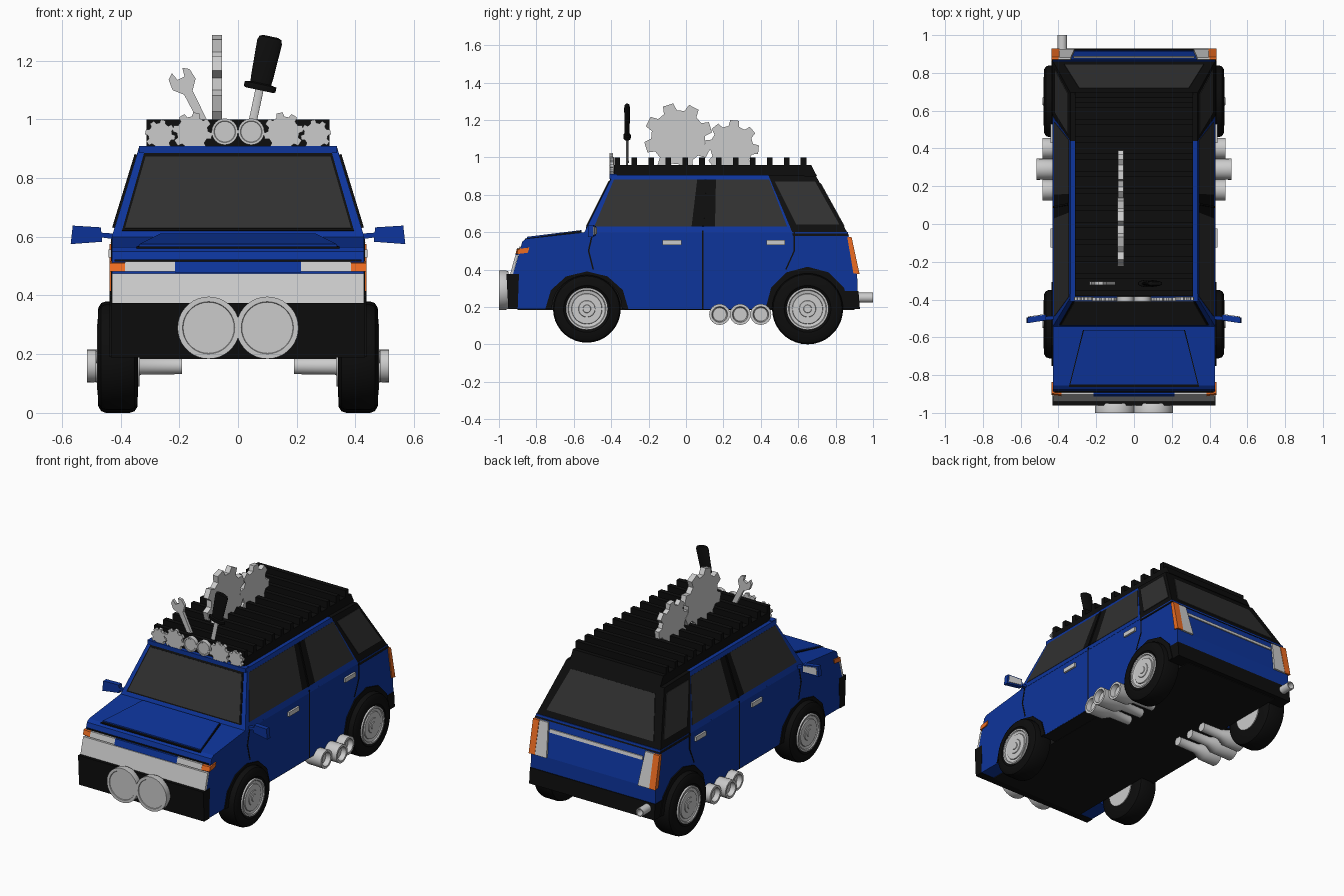
import bpy, bmesh
from math import sin, cos, pi, radians
from mathutils import Vector as V

if "Cube" in bpy.data.objects:
    bpy.data.objects.remove(bpy.data.objects["Cube"])

COL = dict(blue=(.004, .035, .33), black=(.004, .004, .004), glass=(.03, .03, .03), under=(.008, .008, .008),
           orange=(.85, .15, .015), light=(.85, .85, .83))
MATS = {}
for k, c in COL.items():
    MATS[k] = bpy.data.materials.new(k)
    MATS[k].diffuse_color = (*c, 1)


def obj(name, vs, fs, col=None, mirror=False, smooth=False):
    """Mesh object from points and faces, optionally doubled across x = 0."""
    vs, fs = [tuple(v) for v in vs], [list(f) for f in fs]
    if mirror:
        n = len(vs)
        vs += [(-x, y, z) for x, y, z in vs]
        fs += [[i + n for i in reversed(f)] for f in fs]
    bm = bmesh.new()
    bv = [bm.verts.new(v) for v in vs]
    for f in fs:
        bm.faces.new([bv[i] for i in f])
    bmesh.ops.recalc_face_normals(bm, faces=bm.faces)
    me = bpy.data.meshes.new(name)
    bm.to_mesh(me)
    bm.free()
    o = bpy.data.objects.new(name, me)
    bpy.context.collection.objects.link(o)
    if col:
        me.materials.append(MATS[col])
    if smooth:
        bpy.ops.object.select_all(action='DESELECT')
        o.select_set(True)
        bpy.context.view_layer.objects.active = o
        bpy.ops.object.shade_smooth_by_angle(angle=radians(35))
    return o


def plate(name, pts, d, col=None, mirror=False):
    """Outline of 3D points pushed along the vector d."""
    pts, d, n = [V(p) for p in pts], V(d), len(pts)
    fs = [range(n), range(n, 2 * n)] + [(i, (i + 1) % n, (i + 1) % n + n, i + n) for i in range(n)]
    return obj(name, pts + [p + d for p in pts], fs, col, mirror)


def box(name, a, b, col=None, mirror=False):
    (x, y, z), (X, Y, Z) = a, b
    return plate(name, [(x, y, z), (X, y, z), (X, Y, z), (x, Y, z)], (0, 0, Z - z), col, mirror)


def frustum(name, low, high, col):
    return obj(name, low + high, [range(4), range(4, 8)] + [(i, (i + 1) % 4, (i + 1) % 4 + 4, i + 4) for i in range(4)], col)


def lathe(name, prof, c, axis='x', col=None, mirror=False, n=36, flat=1):
    """Turn a profile of (distance along axis, radius) around an axis through c."""
    vs = []
    for a, r in prof:
        for i in range(n):
            u, w = r * cos(2 * pi * i / n), r * sin(2 * pi * i / n)
            p = {'x': (a, u, w), 'y': (u, a, w), 'z': (u, w * flat, a)}[axis]
            vs.append(V(c) + V(p))
    m = len(prof)
    fs = [range(n), range((m - 1) * n, m * n)]
    fs += [(j * n + i, j * n + (i + 1) % n, j * n + n + (i + 1) % n, j * n + n + i)
           for j in range(m - 1) for i in range(n)]
    return obj(name, vs, fs, col, mirror, True)


def gear(name, c, R, teeth, axis, d, turn=.2, mirror=False):
    pts = []
    for i in range(teeth):
        for t, r in ((-.32, .79), (-.2, 1), (.2, 1), (.32, .79)):
            a = 2 * pi * (i + t) / teeth + turn
            u, w = R * r * cos(a), R * r * sin(a)
            pts.append(V(c) + V((0, u, w) if axis == 'x' else (u, 0, w)))
    return plate(name, pts, (d, 0, 0) if axis == 'x' else (0, d, 0), None, mirror)


def side(y, z):                   # point on the tapered cabin side
    return (.4315 - (z - .595) / .31 * .095, y, z)


def nose(x, z):                   # point on the sloping nose
    return (x, -.925 + (z - .375) * .27, z)


def tail(x, z):                   # point on the sloping tail
    return (x, .915 - (z - .375) * .23, z)


def shield(x, z):                 # point on the windscreen slope
    return (x, -.545 + (z - .595) / .31 * .155, z)


def arch(yc, r, n=8, rz=None):    # arc over a wheel
    return [(yc - r * cos(pi - pi * i / n) * -1, .19 + (rz or r) * sin(pi * i / n)) for i in range(n + 1)][::-1]


FY, RY = -.53, .65                # axle positions

# Lower body with wheel openings, dark underbody filling between the wheels
prof = [(-.935, .19), (-.925, .375), (-.875, .55), (-.855, .565), (-.54, .6), (.865, .6), (.915, .375), (.92, .19)]
arcs = [p for c in (RY, FY) for p in sorted(arch(c, .195), reverse=True)]
plate("lower_body", [(-.43, y, z) for y, z in prof + arcs], (.86, 0, 0), 'blue')
box("wheel_well_core", (-.335, -.86, .2), (.335, .86, .45), 'under')
box("underbody", (-.335, -.9, .184), (.335, .9, .2), 'under')
for x in (-.429, .335):
    box("sill_underside", (x, -.33, .186), (x + .094, .45, .195), 'under')
for nm, yc, r, rz in (("front", FY, .222, .2), ("rear", RY, .225, .225)):
    pts = arch(yc, r, 6, rz) + arch(yc, .188, 12, .18)[::-1]
    plate(nm + "_arch_trim", [(.425, y, z) for y, z in pts], (.012, 0, 0), 'black', True)

# Cabin: blue front part and black rear part
frustum("cabin", [(-.4315, -.545, .595), (.4315, -.545, .595), (.4315, .57, .595), (-.4315, .57, .595)],
        [(-.3365, -.39, .905), (.3365, -.39, .905), (.3365, .44, .905), (-.3365, .44, .905)], 'blue')
frustum("rear_cabin", [(-.434, .572, .58), (.434, .572, .58), (.434, .872, .58), (-.434, .872, .58)],
        [(-.337, .44, .906), (.337, .44, .906), (.337, .695, .9), (-.337, .695, .9)], 'black')
box("roof_lip", (-.338, -.41, .885), (.338, -.37, .91), 'blue')

# Glass
out = (.002, 0, .001)
plate("front_door_window", [side(*p) for p in ((-.49, .63), (.03, .63), (.06, .88), (-.385, .88))], out, 'glass', True)
plate("rear_door_window", [side(*p) for p in ((.155, .63), (.54, .63), (.445, .88), (.16, .88))], out, 'glass', True)
plate("middle_pillar", [side(*p) for p in ((.03, .63), (.155, .63), (.16, .88), (.06, .88))], out, 'black', True)
plate("pillar_strip", [side(*p) for p in ((.085, .63), (.095, .63), (.11, .88), (.1, .88))], (.008, 0, .002), 'black', True)
plate("quarter_window", [side(*p) for p in ((.59, .64), (.82, .64), (.69, .87), (.475, .87))], (.004, 0, .001), 'glass', True)
plate("windscreen_seal", [shield(*p) for p in ((-.395, .62), (.395, .62), (.32, .883), (-.32, .883))], (0, -.004, .002), 'black')
plate("windscreen", [shield(*p) for p in ((-.385, .627), (.385, .627), (.315, .87), (-.315, .87))], (0, -.007, .003), 'glass')
plate("rear_window", [(x, .872 - (z - .58) / .32 * .177, z) for x, z in ((-.37, .63), (.37, .63), (.29, .86), (-.29, .86))],
      (0, .004, .002), 'glass')

# Bonnet panel with dark front seam
plate("bonnet_seam", [(-.345, -.862, .552), (.345, -.862, .552), (.27, -.56, .594), (-.27, -.56, .594)], (0, 0, .014), 'black')
plate("bonnet_panel", [(-.337, -.85, .558), (.337, -.85, .558), (.264, -.56, .594), (-.264, -.56, .594)], (0, 0, .017), 'blue')

# Nose: grille, lamps, bumper
plate("grille", [nose(*p) for p in ((-.43, .37), (.43, .37), (.43, .475), (-.43, .475))], (0, -.015, 0), 'light')
plate("nose_bar", [nose(*p) for p in ((-.215, .478), (.215, .478), (.215, .515), (-.215, .515))], (0, -.016, 0), 'blue')
plate("nose_seam", [nose(*p) for p in ((-.42, .515), (.42, .515), (.42, .522), (-.42, .522))], (0, -.004, 0), 'black')
plate("headlight", [nose(*p) for p in ((.215, .482), (.385, .482), (.385, .515), (.215, .515))], (0, -.016, 0), 'light', True)
plate("front_indicator", [(.38, -.912, .482), (.437, -.905, .482), (.437, -.845, .49), (.38, -.845, .49)], (0, .008, .028), 'orange', True)
plate("front_bumper", [(-.432, y, z) for y, z in ((-.95, .188), (-.9, .188), (-.893, .375), (-.96, .375))], (.864, 0, 0), 'black')
lathe("spot_lamp", [(-.95, .1), (-.965, .106), (-1, .106), (-1, .089), (-.996, .087), (-.996, .01)],
      (.1, 0, .29), 'y', None, True)

# Tail: lamps, trim strip, bumper, exhaust
plate("tail_lamp", [tail(*p) for p in ((.315, .375), (.4, .375), (.4, .575), (.335, .575))], (0, .012, 0), 'light', True)
plate("rear_indicator", [(.395, y, z) for y, z in ((.895, .38), (.928, .375), (.885, .575), (.862, .575))], (.042, 0, 0), 'orange', True)
plate("tail_strip", [tail(*p) for p in ((-.32, .52), (.32, .52), (.32, .54), (-.32, .54))], (0, .008, 0), 'light')
plate("rear_bumper", [(-.432, y, z) for y, z in ((.84, .188), (.93, .188), (.922, .285), (.85, .285))], (.864, 0, 0), 'black')
lathe("tail_pipe", [(.88, .026), (1, .026), (1, .02), (.95, .02), (.95, .005)], (-.38, 0, .25), 'y', n=20)

# Doors: handles and shut lines
for nm, y in (("front", -.125), ("rear", .43)):
    box(nm + "_door_handle", (.428, y, .53), (.442, y + .1, .557), 'light', True)
for nm, pts in (("middle", ((.085, .19), (.085, .61))), ("front", ((-.5, .4), (-.525, .5), (-.5, .61))),
                ("rear", ((.53, .4), (.575, .5), (.575, .6)))):
    line = [(.428, y, z) for y, z in pts] + [(.428, y + .008, z) for y, z in reversed(pts)]
    plate(nm + "_door_seam", line, (.004, 0, 0), 'black', True)

# Wing mirrors
plate("mirror_arm", [(.41, -.505, .59), (.48, -.51, .6), (.48, -.51, .615), (.41, -.505, .61)], (0, .02, 0), 'blue', True)
plate("mirror", [(.463, -.51, .583), (.57, -.525, .575), (.563, -.525, .638), (.467, -.51, .632)], (0, .03, 0), 'blue', True)
plate("mirror_glass", [(.475, -.481, .59), (.56, -.494, .585), (.555, -.494, .63), (.475, -.481, .625)], (0, .004, 0), 'light', True)

# Wheels
for nm, yc, R in (("front", FY, .181), ("rear", RY, .19)):
    lathe(nm + "_tyre", [(.34, .1), (.343, R - .02), (.352, R - .006), (.37, R), (.45, R), (.466, R - .006), (.476, R - .022), (.478, .125), (.468, .112)],
          (0, yc, .19), 'x', 'black', True)
    lathe(nm + "_rim", [(.335, .02), (.335, .1), (.465, .113), (.48, .112), (.48, .102), (.474, .098), (.47, .082), (.476, .08),
                        (.476, .045), (.48, .043), (.48, .022), (.484, .02), (.484, .004)], (0, yc, .19), 'x', None, True)

# Side pipes
for i, (y, x) in enumerate(((.18, .485), (.29, .515), (.40, .485))):
    lathe("side_pipe_%d" % i, [(.19, .028), (.33, .03), (.38, .054), (x, .056), (x, .042), (x - .03, .036), (x - .03, .004)],
          (0, y, .16), 'x', None, True, 24)

# Ribbed roof deck
plate("roof_deck", [(-.312, y, z) for y, z in ((-.385, .9), (.7, .9), (.67, .958), (-.385, .958))], (.624, 0, 0), 'black')
rib = box("roof_ribs", (-.312, -.382, .95), (.312, -.352, 1.0), 'black')
arr = rib.modifiers.new("repeat", 'ARRAY')
arr.use_relative_offset, arr.use_constant_offset = False, True
arr.constant_offset_displace, arr.count = (0, .0905, 0), 12

# Cogs and lamps on the roof
gear("large_cog", (-.088, -.042, 1.107), .183, 8, 'x', .034, .3)
gear("small_cog", (-.086, .245, 1.055), .145, 8, 'x', .03, -.1)
gear("outer_front_cog", (.265, -.405, .947), .052, 8, 'y', .018, .2, True)
gear("inner_front_cog", (.155, -.408, .956), .068, 8, 'y', .018, .2, True)
lathe("roof_lamp", [(-.385, .045), (-.41, .045), (-.41, .037), (-.408, .035), (-.408, .004)], (.045, 0, .958), 'y', None, True, 24)

# Spanner
a = radians(27)
half = [(.014, 0), (.016, .13), (.044, .162), (.04, .2), (.02, .215), (.013, .185)]
pts = half + [(-u, v) for u, v in reversed(half)]
plate("spanner", [(-.11 + u * cos(a) - v * sin(a), -.322, .975 + u * sin(a) + v * cos(a)) for u, v in pts], (0, .018, 0))

# Screwdriver, leaning sideways and slightly flattened
for nm, pr, col in (("screwdriver_shaft", [(0, .014), (.2, .014)], None),
                    ("screwdriver_handle", [(.158, .05), (.162, .055), (.178, .055), (.182, .036), (.2, .038), (.325, .043), (.34, .038), (.345, .025)], 'black')):
    o = lathe(nm, pr, (0, 0, 0), 'z', col, n=20, flat=.36)
    o.location, o.rotation_euler = (.04, -.315, .945), (0, radians(12), 0)

for m in bpy.data.materials:
    if m.users and not m.is_grease_pencil:
        m.use_nodes = True
        m.node_tree.nodes["Principled BSDF"].inputs["Base Color"].default_value = m.diffuse_color
